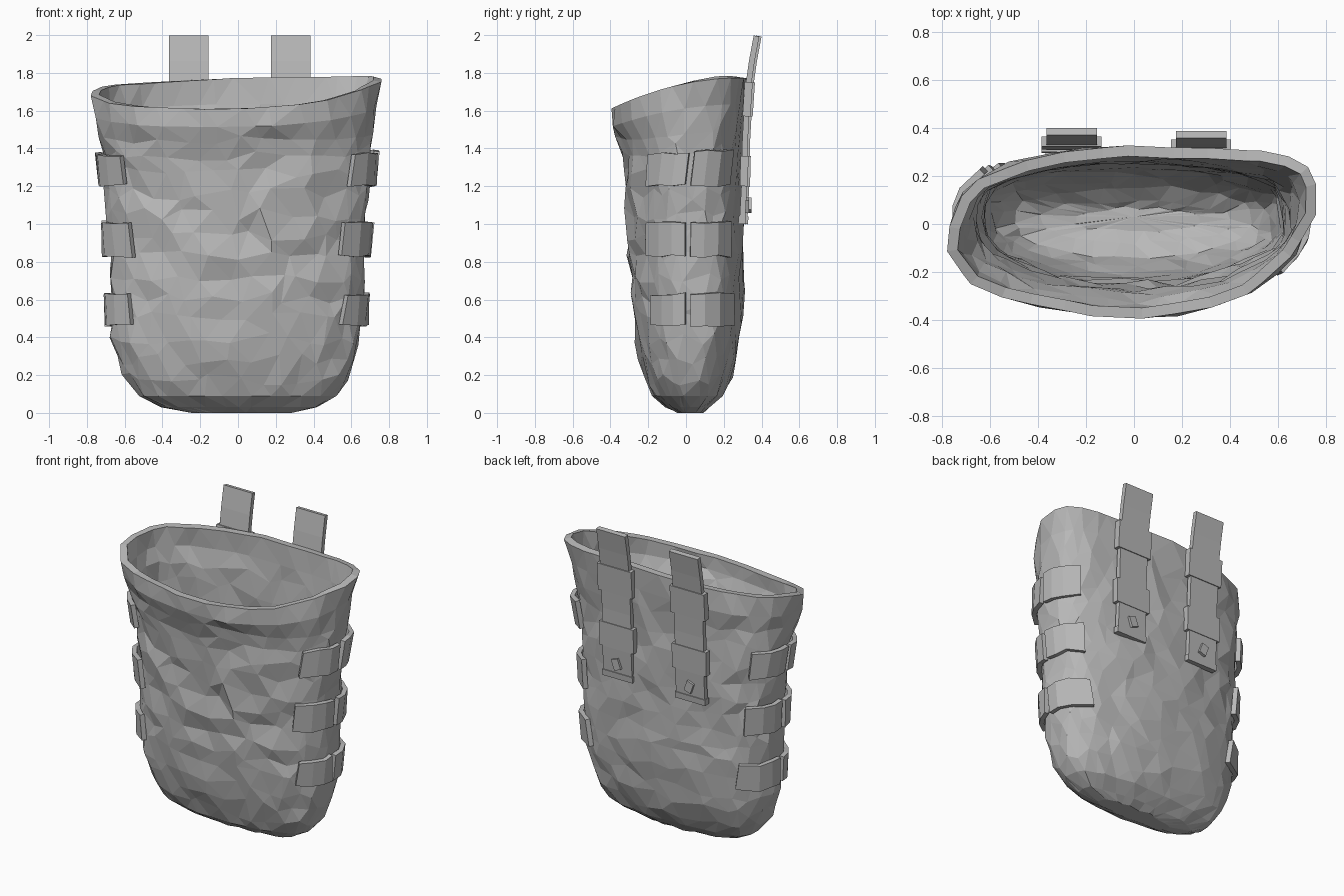
import bpy, bmesh, math, random
from mathutils import Matrix, Vector

random.seed(11)
if "Cube" in bpy.data.objects:
    bpy.data.objects.remove(bpy.data.objects["Cube"])

fabric = bpy.data.materials.new("grey fabric")
fabric.use_nodes = True
GREY = (0.48, 0.48, 0.48, 1)
fabric.diffuse_color = GREY
fabric.node_tree.nodes["Principled BSDF"].inputs["Base Color"].default_value = GREY

# Pouch outline: height, left reach, right reach, front reach, back reach
PROFILE = [
    (0.00, .24, .28, .04, .08), (0.03, .40, .42, .10, .12), (0.09, .52, .51, .17, .19),
    (0.18, .60, .59, .22, .235), (0.36, .67, .64, .265, .28), (0.60, .67, .66, .285, .30),
    (0.90, .68, .67, .30, .30), (1.20, .70, .69, .32, .30), (1.40, .72, .71, .33, .30),
    (1.50, .74, .72, .36, .31), (1.58, .755, .73, .395, .32), (1.70, .77, .75, .385, .325)]
BACK_POWER = 0.56
FRONT_POWER = 0.93


def reach(z):
    """Interpolate the outline at a height."""
    z = min(max(z, 0), PROFILE[-1][0])
    for a, b in zip(PROFILE, PROFILE[1:]):
        if z <= b[0]:
            t = (z - a[0]) / (b[0] - a[0])
            return [p + (q - p) * t for p, q in zip(a[1:], b[1:])]


def surface(angle, z, off=0.0, folds=True):
    """Point on the pouch wall, pushed out by off; the mouth tilts and twists."""
    left, right, front, back = (r + off for r in reach(z))
    c, s = math.cos(angle), math.sin(angle)
    x = c * (right if c > 0 else left)
    y = back * s ** BACK_POWER if s > 0 else -front * (-s) ** FRONT_POWER
    if folds and s < 0 and 0.45 < z < 1.48:
        # Sagging V-shaped creases across the front
        fade = math.sin(math.pi * (z - 0.45) / 1.03) * -s
        y += 0.02 * fade * math.sin((z - 0.45 * abs(x)) * 2 * math.pi / 0.29)
    lift = min(max((z - 1.25) / 0.45, 0), 1)
    y += lift * 0.11 * x * c * c
    rise = 0.045 + 0.2 * y - 0.35 * y * y + 0.05 * min(x, 0)
    return Vector((x, y, z + lift * rise))


def finish(name, bm, thickness=0, offset=0):
    bmesh.ops.recalc_face_normals(bm, faces=bm.faces)
    mesh = bpy.data.meshes.new(name)
    bm.to_mesh(mesh)
    bm.free()
    mesh.materials.append(fabric)
    obj = bpy.data.objects.new(name, mesh)
    bpy.context.collection.objects.link(obj)
    if thickness:
        mod = obj.modifiers.new("Thickness", "SOLIDIFY")
        mod.thickness = thickness
        mod.offset = offset


# Pouch: crumpled open shell with a thick wall
SIDES = 30
levels = [0, .03, .09, .18, .28, .39, .5, .61, .72, .83, .94, 1.05, 1.16,
          1.27, 1.38, 1.48, 1.58, 1.70]
bm = bmesh.new()
rings = []
for k, z in enumerate(levels):
    calm = z > 1.5 or z < 0.1
    ring = []
    for i in range(SIDES):
        a = (i + 0.5 * (k % 2) + random.uniform(-.32, .32)) * 2 * math.pi / SIDES
        h = z + (0 if calm else random.uniform(-.035, .035))
        ring.append(bm.verts.new(surface(a, h, random.uniform(-.01, .014))))
    rings.append(ring)
for k, (lo, hi) in enumerate(zip(rings, rings[1:])):
    for i in range(SIDES):
        j = (i + 1) % SIDES
        if k % 2 == 0:
            bm.faces.new((lo[i], lo[j], hi[i]))
            bm.faces.new((lo[j], hi[j], hi[i]))
        else:
            bm.faces.new((lo[i], lo[j], hi[j]))
            bm.faces.new((lo[i], hi[j], hi[i]))
hub = bm.verts.new((0, 0.03, 0))
for i in range(SIDES):
    bm.faces.new((rings[0][i], rings[0][(i + 1) % SIDES], hub))
finish("pouch", bm, .045, -1)


def side_angle(y, z, side):
    """Angle on the pouch wall for a given depth."""
    _, _, front, back = reach(z)
    s = (y / back) ** (1 / BACK_POWER) if y > 0 else -(-y / front) ** (1 / FRONT_POWER)
    a = math.asin(max(-1, min(1, s)))
    return a if side > 0 else math.pi - a


def loop(name, side, y0, y1, z0, z1, cols=3):
    """Webbing plate that follows the pouch wall."""
    bm = bmesh.new()
    rows = []
    for z in (z0, z1):
        row = []
        for c in range(cols + 1):
            y = y0 + (y1 - y0) * c / cols
            p = surface(side_angle(y, z, side), z + random.uniform(-.008, .008),
                        random.uniform(.018, .03), False)
            row.append(bm.verts.new(p))
        rows.append(row)
    lo, hi = rows
    for c in range(cols):
        bm.faces.new((lo[c], lo[c + 1], hi[c + 1], hi[c]))
    finish(name, bm, .03)


# Webbing loops in three rows on both sides: heights, front end, back end
LOOP_ROWS = [(.46, .63, -.165, .225), (.83, 1.01, -.19, .215), (1.205, 1.37, -.19, .21)]
for side, label in ((1, "left"), (-1, "right")):
    for n, (z0, z1, y_front, y_back) in enumerate(LOOP_ROWS, 1):
        loop(f"{label}_front_loop_{n}", side, y_front, -.003, z0, z1)
        loop(f"{label}_back_loop_{n}", side, .022, y_back, z0, z1)


def strap(name, x, width, path, depth):
    """Flat strap swept along a (depth, height) path."""
    bm = bmesh.new()
    rows = [[bm.verts.new((x + sx * width / 2, y, z)) for sx in (-1, 1)] for y, z in path]
    for a, b in zip(rows, rows[1:]):
        bm.faces.new((a[0], a[1], b[1], b[0]))
    finish(name, bm, depth)


# Back straps, keeper loops, tips and studs
for x, label, dy, turn in ((.28, "left", -.012, 20), (-.26, "right", 0, -20)):
    strap(f"{label}_strap", x, .21, [(.31 + dy, 1.02), (.32 + dy, 1.2), (.325 + dy, 1.45),
          (.34 + dy, 1.72), (.36 + dy, 1.86), (.385 + dy, 1.995)], .03)
    for n, (y0, y1, z0, z1) in enumerate(((.318, .322, 1.2, 1.36), (.332, .344, 1.57, 1.75)), 1):
        strap(f"{label}_keeper_{n}", x, .25, [(y0 + dy, z0), (y1 + dy, z1)], .042)
    strap(f"{label}_strap_tip", x, .22, [(.308 + dy, 1.0), (.311 + dy, 1.04)], .04)
    bm = bmesh.new()
    bmesh.ops.create_cube(bm, size=1)
    bmesh.ops.scale(bm, vec=(.05, .035, .07), verts=bm.verts)
    bmesh.ops.rotate(bm, matrix=Matrix.Rotation(math.radians(turn), 3, "Y"), verts=bm.verts)
    bmesh.ops.translate(bm, vec=(x, .328 + dy, 1.1), verts=bm.verts)
    finish(f"{label}_stud", bm)
